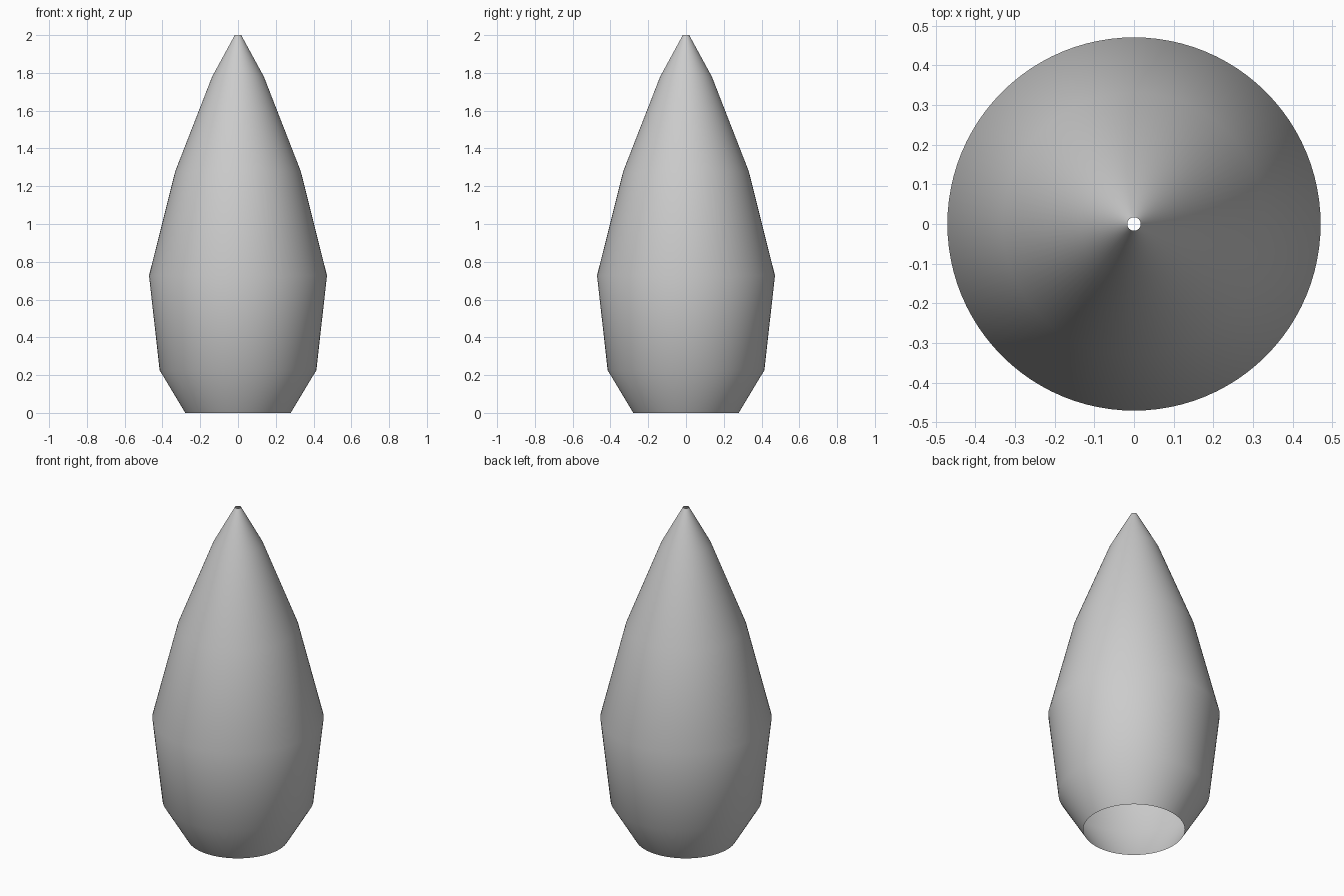
import bpy, bmesh, math

if "Cube" in bpy.data.objects:
    bpy.data.objects.remove(bpy.data.objects["Cube"])

# Silhouette of the shell: (radius, height)
PROFILE = [(0.279, 0.0), (0.415, 0.226), (0.471, 0.727),
           (0.332, 1.28), (0.137, 1.78), (0.017, 2.0)]
SIDES = 96

# Lathed shell, open at both ends
bm = bmesh.new()
rings = []
for r, z in PROFILE:
    rings.append([bm.verts.new((r * math.cos(2 * math.pi * i / SIDES),
                                r * math.sin(2 * math.pi * i / SIDES), z))
                  for i in range(SIDES)])
for low, high in zip(rings, rings[1:]):
    for i in range(SIDES):
        j = (i + 1) % SIDES
        face = bm.faces.new((low[i], low[j], high[j], high[i]))
        face.smooth = True

mesh = bpy.data.meshes.new("tapered_shell")
bm.to_mesh(mesh)
bm.free()
shell = bpy.data.objects.new("tapered_shell", mesh)
bpy.context.collection.objects.link(shell)
